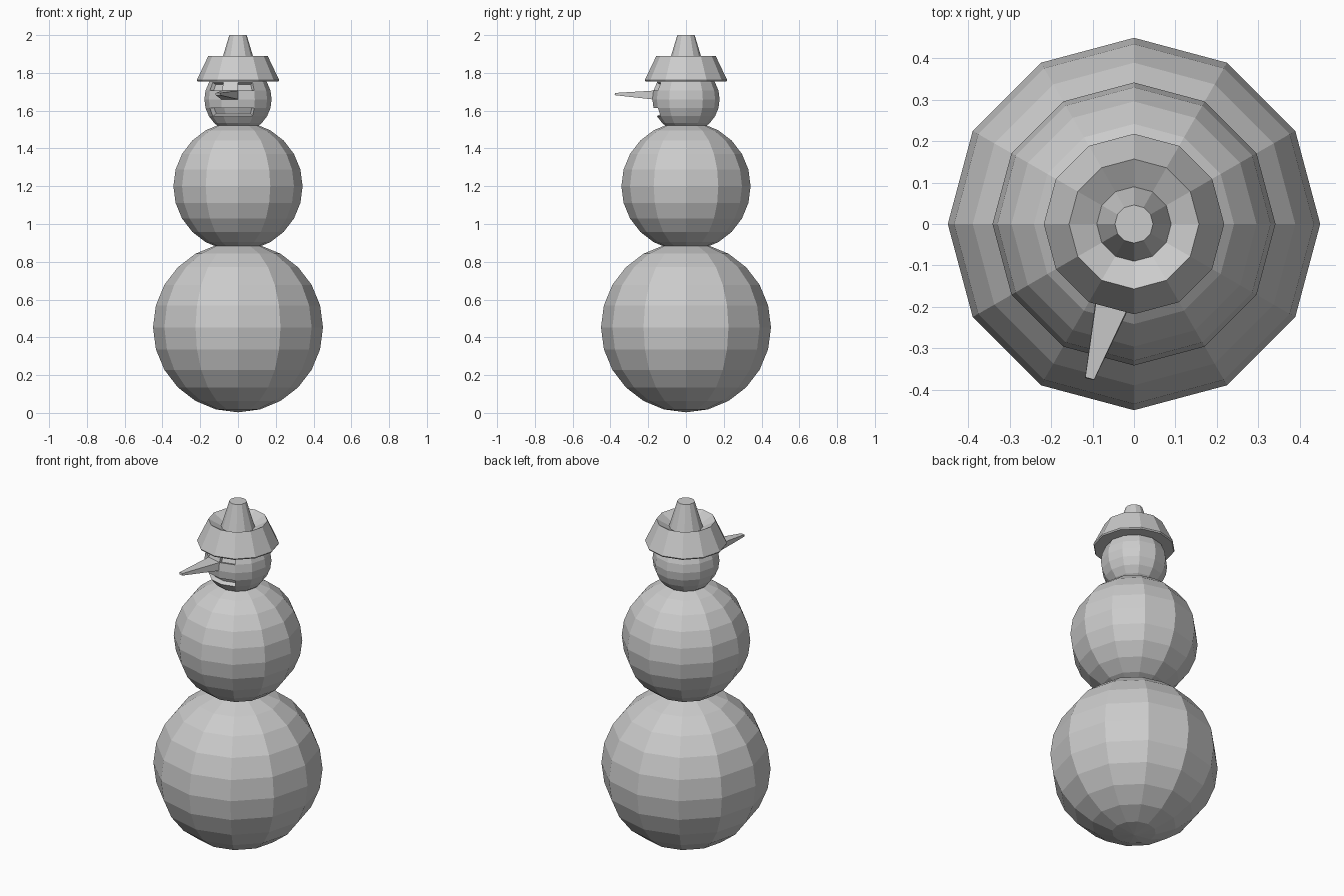
import bpy, bmesh, math
from mathutils import Vector, Matrix

if "Cube" in bpy.data.objects:
    bpy.data.objects.remove(bpy.data.objects["Cube"])

SIDES = 12


def finish(bm, name):
    bmesh.ops.recalc_face_normals(bm, faces=bm.faces[:])
    me = bpy.data.meshes.new(name)
    bm.to_mesh(me)
    bm.free()
    ob = bpy.data.objects.new(name, me)
    bpy.context.collection.objects.link(ob)
    return ob


def ball(r, z):
    bm = bmesh.new()
    bmesh.ops.create_uvsphere(bm, u_segments=SIDES, v_segments=12, radius=r,
                              matrix=Matrix.Translation((0, 0, z)))
    return bm


def pick(bm, z, columns, row):
    # faces whose centres lie in the given 30-degree columns and 15-degree row
    found = []
    for f in bm.faces:
        c = f.calc_center_median() - Vector((0, 0, z))
        lon = math.degrees(math.atan2(c.y, c.x))
        lat = math.degrees(math.atan2(c.z, math.hypot(c.x, c.y)))
        if abs(lat - row) < 5 and any(abs(lon - a) < 5 for a in columns):
            found.append(f)
    return found


def push(bm, faces, z, radial):
    # extrude a patch towards or away from the ball centre
    out = bmesh.ops.extrude_face_region(bm, geom=faces)["geom"]
    old = [f for f in faces if f.is_valid]
    if old:
        bmesh.ops.delete(bm, geom=old, context='FACES_ONLY')
    verts = [g for g in out if isinstance(g, bmesh.types.BMVert)]
    centre = Vector((0, 0, z))
    for v in verts:
        v.co = centre + (v.co - centre) * radial
    return verts


# body balls
finish(ball(0.45, 0.453), "lower_body")
finish(ball(0.342, 1.2), "middle_body")

# head with recessed eyes and mouth, nose pulled out of one face
HZ, HR = 1.66, 0.178
head = ball(HR, HZ)
push(head, pick(head, HZ, (-135, -105, -75), -22.5), HZ, 0.86)
for a in (-135, -75):
    push(head, pick(head, HZ, (a,), 22.5), HZ, 0.88)
nose = push(head, pick(head, HZ, (-105,), 7.5), HZ, 1.0)
d = Vector((math.cos(math.radians(-106)), math.sin(math.radians(-106)), 0))
mid = sum((v.co for v in nose), Vector()) / 4
tip = d * 0.389 + Vector((0, 0, 1.688))
for v in nose:
    v.co = tip + (v.co - mid) * 0.25
finish(head, "head")

# hat: sloping brim, sunken crown ring and tapered top
profile = [(0.214, 1.755), (0.218, 1.762), (0.157, 1.89), (0.09, 1.853), (0.046, 2.0)]
hat = bmesh.new()
rings = [[hat.verts.new((r * math.cos(2 * math.pi * i / SIDES),
                         r * math.sin(2 * math.pi * i / SIDES), z))
          for i in range(SIDES)] for r, z in profile]
for a, b in zip(rings, rings[1:]):
    for i in range(SIDES):
        j = (i + 1) % SIDES
        hat.faces.new((a[i], a[j], b[j], b[i]))
hat.faces.new(rings[-1])
hat.faces.new(rings[0][::-1])
finish(hat, "hat")
